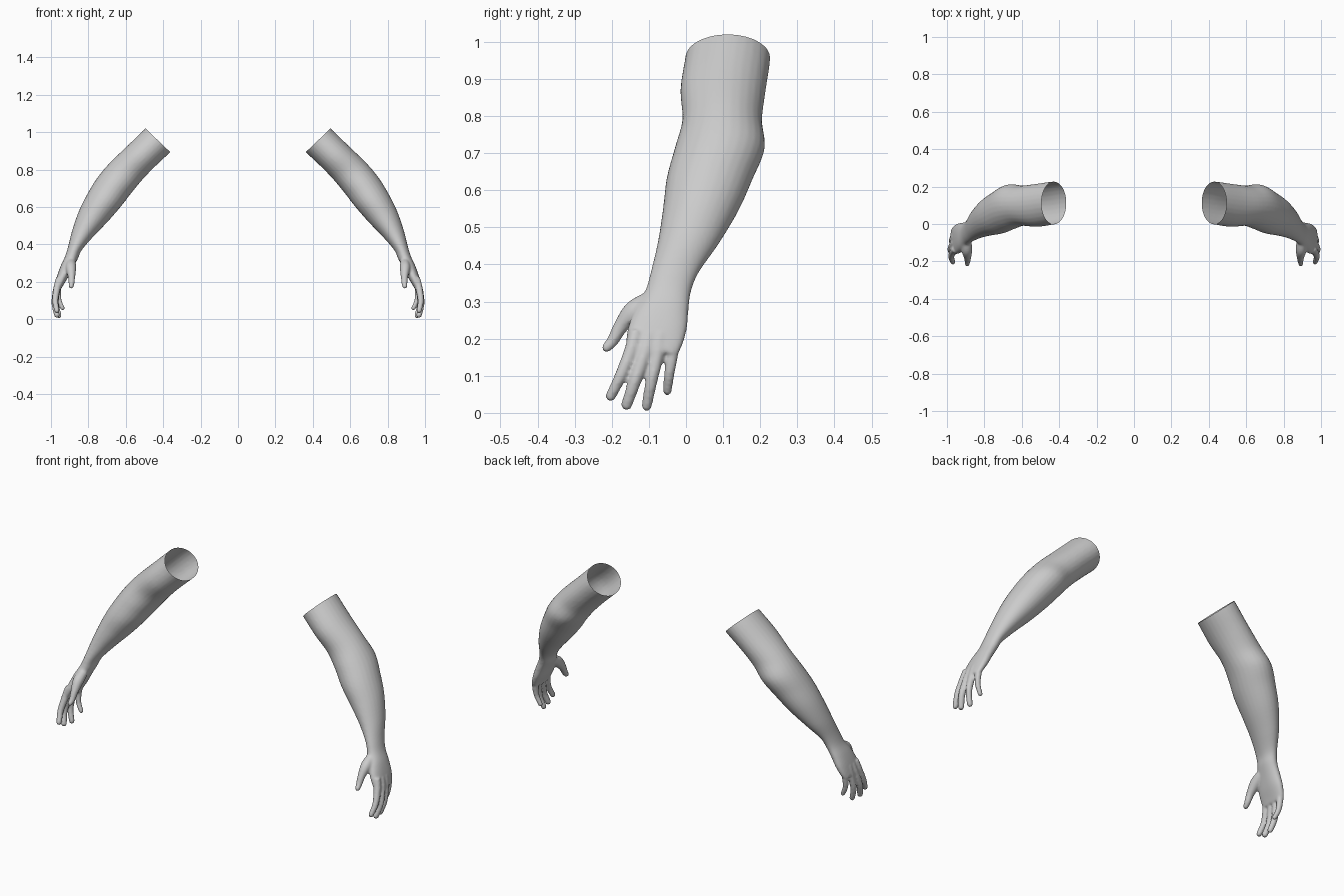
import bpy, bmesh, math
from mathutils import Vector

if "Cube" in bpy.data.objects:
    bpy.data.objects.remove(bpy.data.objects["Cube"])

# skin material
skin = bpy.data.materials.new("plain_grey")
skin.diffuse_color = (0.6, 0.6, 0.6, 1)
skin.use_nodes = True
skin.node_tree.nodes["Principled BSDF"].inputs["Base Color"].default_value = skin.diffuse_color

SIDES = 28


def catmull(rows, steps):
    """Smoothly interpolate rows of numbers."""
    out = []
    for i in range(len(rows) - 1):
        p = [rows[max(0, min(len(rows) - 1, i + k))] for k in (-1, 0, 1, 2)]
        for s in range(steps):
            t = s / steps
            out.append([0.5 * (2 * b + (c - a) * t + (2 * a - 5 * b + 4 * c - d) * t * t
                               + (3 * b - a - 3 * c + d) * t ** 3) for a, b, c, d in zip(*p)])
    return out + [list(rows[-1])]


def loft(bm, rings):
    """Closed skin over rings given as (centre, u, v, roundness power)."""
    loops = []
    for c, u, v, e in rings:
        loop = []
        for k in range(SIDES):
            a = 2 * math.pi * k / SIDES
            ca, sa = math.cos(a), math.sin(a)
            loop.append(bm.verts.new(c + u * math.copysign(abs(ca) ** e, ca)
                                     + v * math.copysign(abs(sa) ** e, sa)))
        loops.append(loop)
    faces = [bm.faces.new(loops[0]), bm.faces.new(loops[-1][::-1])]
    for a, b in zip(loops, loops[1:]):
        for k in range(SIDES):
            j = (k + 1) % SIDES
            faces.append(bm.faces.new((a[k], b[k], b[j], a[j])))
    bmesh.ops.recalc_face_normals(bm, faces=faces)


def finger(bm, rows):
    """Round-tipped tube through rows of x, y, z, radius."""
    rows = catmull(rows, 5)
    pts = [Vector(r[:3]) for r in rows]
    rings = []
    for i, p in enumerate(pts):
        d = (pts[min(i + 1, len(pts) - 1)] - pts[max(i - 1, 0)]).normalized()
        u = d.cross(Vector((0, 1, 0))).normalized()
        v = d.cross(u)
        rings.append((p, u * rows[i][3], v * rows[i][3], 1))
    r = rows[-1][3]
    for k in (25, 50, 70, 85):
        s, c = math.sin(math.radians(k)), math.cos(math.radians(k))
        rings.append((pts[-1] + d * r * s, u * r * c, v * r * c, 1))
    loft(bm, rings)


bm = bmesh.new()

# upper arm, forearm and palm: outer x, z, inner x, z, front y, back y, roundness
sections = [
    (0.445, 1.068, 0.312, 0.941, 0.002, 0.222, 1),
    (0.495, 1.020, 0.362, 0.893, -0.002, 0.227, 1),
    (0.590, 0.928, 0.445, 0.815, -0.015, 0.215, 1),
    (0.688, 0.833, 0.512, 0.745, -0.010, 0.205, 1),
    (0.755, 0.752, 0.570, 0.675, -0.030, 0.212, 1),
    (0.808, 0.665, 0.628, 0.600, -0.052, 0.180, 1),
    (0.850, 0.580, 0.698, 0.520, -0.062, 0.143, 1),
    (0.885, 0.480, 0.775, 0.440, -0.076, 0.090, 1),
    (0.908, 0.390, 0.835, 0.370, -0.095, 0.035, 1),
    (0.925, 0.335, 0.857, 0.322, -0.110, 0.014, 0.95),
    (0.948, 0.285, 0.882, 0.275, -0.138, 0.007, 0.9),
    (0.966, 0.235, 0.908, 0.225, -0.156, 0.003, 0.85),
    (0.978, 0.190, 0.932, 0.185, -0.162, -0.008, 0.8),
    (0.984, 0.163, 0.946, 0.160, -0.160, -0.020, 0.8),
]
rings = []
for xo, zo, xi, zi, y0, y1, e in catmull(sections, 5):
    rings.append((Vector(((xo + xi) / 2, (y0 + y1) / 2, (zo + zi) / 2)),
                  Vector(((xo - xi) / 2, 0, (zo - zi) / 2)), Vector((0, (y1 - y0) / 2, 0)), e))
loft(bm, rings)

# index, middle, ring, little finger and thumb
finger(bm, [(0.955, -0.135, 0.22, 0.018), (0.967, -0.147, 0.17, 0.019),
            (0.977, -0.176, 0.10, 0.016), (0.968, -0.203, 0.045, 0.014)])
finger(bm, [(0.957, -0.100, 0.21, 0.018), (0.970, -0.112, 0.16, 0.019),
            (0.980, -0.138, 0.085, 0.017), (0.968, -0.160, 0.022, 0.015)])
finger(bm, [(0.957, -0.070, 0.21, 0.018), (0.968, -0.077, 0.16, 0.018),
            (0.974, -0.093, 0.085, 0.016), (0.957, -0.106, 0.019, 0.014)])
finger(bm, [(0.950, -0.035, 0.21, 0.016), (0.961, -0.037, 0.16, 0.016),
            (0.958, -0.045, 0.105, 0.014), (0.938, -0.050, 0.059, 0.012)])
finger(bm, [(0.892, -0.095, 0.305, 0.024), (0.893, -0.140, 0.275, 0.028),
            (0.890, -0.176, 0.232, 0.020), (0.890, -0.197, 0.195, 0.016),
            (0.892, -0.214, 0.176, 0.013)])

mesh = bpy.data.meshes.new("arm_parts")
bm.to_mesh(mesh)
bm.free()
arms = bpy.data.objects.new("arms", mesh)
bpy.context.collection.objects.link(arms)

# fuse the parts into one smooth skin
fuse = arms.modifiers.new("fuse", 'REMESH')
fuse.mode = 'VOXEL'
fuse.voxel_size = 0.006
soften = arms.modifiers.new("soften", 'SMOOTH')
soften.factor = 0.5
soften.iterations = 4
skin_mesh = bpy.data.meshes.new_from_object(arms.evaluated_get(bpy.context.evaluated_depsgraph_get()))
arms.modifiers.clear()

# cut the shoulder end open
bm = bmesh.new()
bm.from_mesh(skin_mesh)
bmesh.ops.bisect_plane(bm, geom=bm.verts[:] + bm.edges[:] + bm.faces[:],
                       plane_co=(0.4285, 0, 0.9565), plane_no=(-0.69, 0, 0.723), clear_outer=True)
for f in bm.faces:
    f.smooth = True
bm.to_mesh(skin_mesh)
bm.free()
skin_mesh.materials.clear()
skin_mesh.materials.append(skin)
arms.data = skin_mesh

# opposite arm
mirror = arms.modifiers.new("mirror", 'MIRROR')
mirror.use_axis[0] = True
mirror.use_mirror_merge = False
